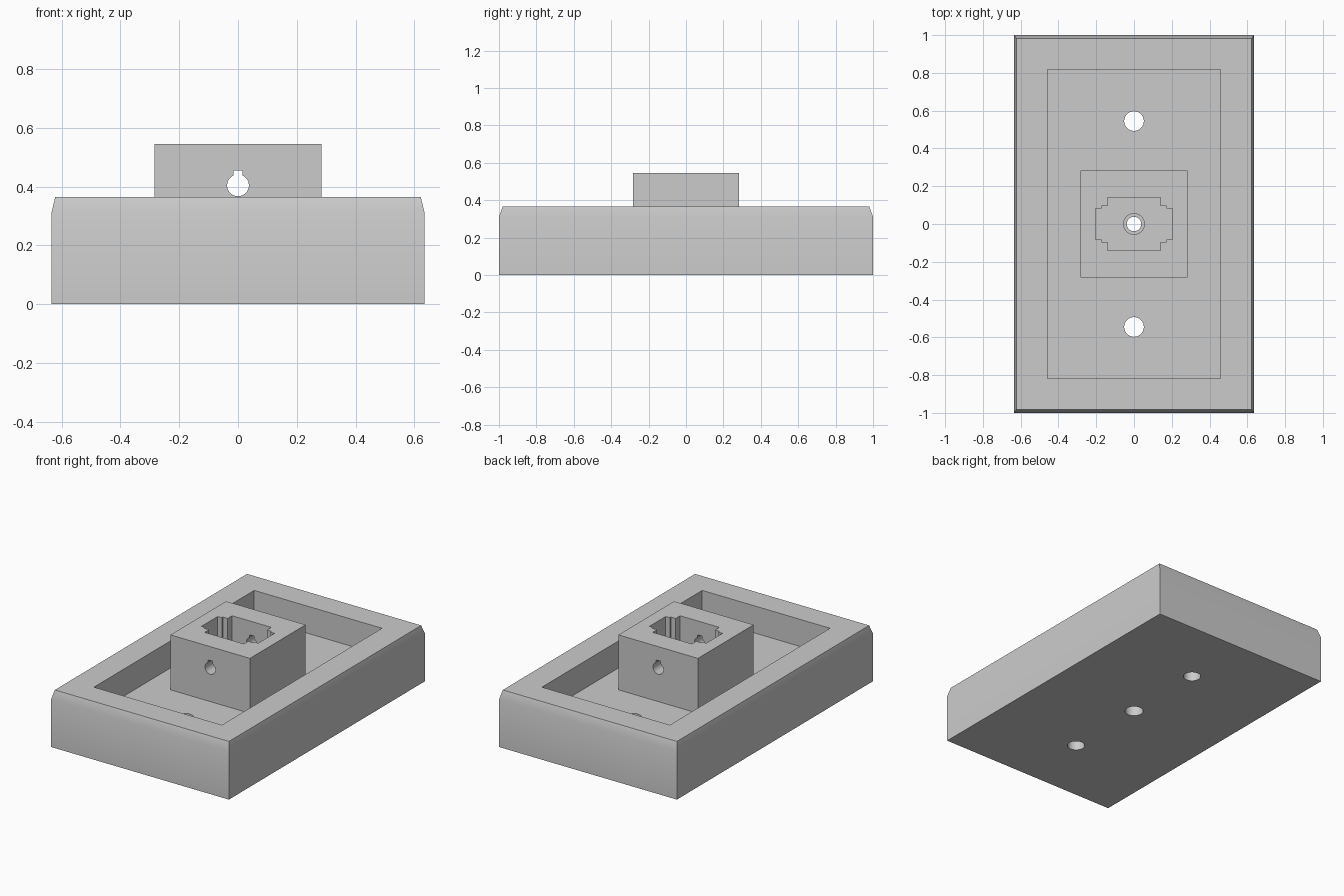
import bpy
import bmesh
import math

if "Cube" in bpy.data.objects:
    bpy.data.objects.remove(bpy.data.objects["Cube"], do_unlink=True)

grey = bpy.data.materials.new("plain grey")
grey.use_nodes = True
COLOUR = (0.6, 0.6, 0.6, 1)
grey.diffuse_color = COLOUR
grey.node_tree.nodes["Principled BSDF"].inputs["Base Color"].default_value = COLOUR

FLOOR, RIM, TOP = 0.19, 0.365, 0.545
SOCKET_FLOOR = 0.27


def loft(name, rings):
    """Closed solid through a stack of matching point rings."""
    bm = bmesh.new()
    loops = [[bm.verts.new(p) for p in ring] for ring in rings]
    for a, b in zip(loops, loops[1:]):
        for i in range(len(a)):
            j = (i + 1) % len(a)
            bm.faces.new((a[i], a[j], b[j], b[i]))
    bm.faces.new(loops[0])
    bm.faces.new(loops[-1])
    bmesh.ops.recalc_face_normals(bm, faces=bm.faces)
    mesh = bpy.data.meshes.new(name)
    bm.to_mesh(mesh)
    bm.free()
    mesh.materials.append(grey)
    obj = bpy.data.objects.new(name, mesh)
    bpy.context.collection.objects.link(obj)
    return obj


def rect(x, y, z):
    return [(-x, -y, z), (x, -y, z), (x, y, z), (-x, y, z)]


def box(name, x, y, z0, z1):
    return loft(name, [rect(x, y, z0), rect(x, y, z1)])


def bore(y, radius, z0, z1):
    ring = [(radius * math.cos(t), y + radius * math.sin(t))
            for t in (i * math.tau / 48 for i in range(48))]
    return loft("bore_cutter", [[(px, py, z) for px, py in ring] for z in (z0, z1)])


def cut(target, cutter):
    """Subtract the cutter for good, then discard it."""
    mod = target.modifiers.new("cut", "BOOLEAN")
    mod.operation = "DIFFERENCE"
    mod.solver = "EXACT"
    mod.object = cutter
    bpy.context.view_layer.objects.active = target
    bpy.ops.object.modifier_apply(modifier=mod.name)
    bpy.data.objects.remove(cutter, do_unlink=True)


# Base tray with a slightly tapered upper edge
W, D = 0.635, 1.0
base = loft("base_tray", [rect(W, D, 0), rect(W, D, 0.31),
                          rect(W - 0.013, D - 0.019, RIM)])
cut(base, box("pocket_cutter", 0.457, 0.818, FLOOR, 0.6))

# Two screw holes and the stepped centre hole
for y in (-0.545, 0.545):
    cut(base, bore(y, 0.052, -0.1, 0.5))
cut(base, bore(0, 0.055, -0.1, 0.1))
cut(base, bore(0, 0.038, 0.05, 0.5))

# Centre block with a stepped cross-shaped socket
block = box("socket_block", 0.284, 0.284, FLOOR, TOP)
quarter = [(0.203, 0.083), (0.173, 0.083), (0.173, 0.095), (0.14, 0.095), (0.14, 0.14)]
outline = (quarter + [(-x, y) for x, y in reversed(quarter)]
           + [(-x, -y) for x, y in quarter]
           + [(x, -y) for x, y in reversed(quarter)])
cut(block, loft("socket_cutter", [[(x, y, z) for x, y in outline]
                                  for z in (SOCKET_FLOOR, 0.7)]))
cut(block, bore(0, 0.055, 0.1, 0.4))

# Keyhole running front to back through the block
R, SLOT, CENTRE = 0.037, 0.015, 0.404
start = math.pi / 2 + math.asin(SLOT / R)
sweep = math.tau - 2 * math.asin(SLOT / R)
keyhole = [(R * math.cos(start + sweep * i / 40),
            CENTRE + R * math.sin(start + sweep * i / 40)) for i in range(41)]
keyhole += [(SLOT, 0.455), (-SLOT, 0.455)]
cut(block, loft("keyhole_cutter", [[(x, y, z) for x, z in keyhole] for y in (-0.5, 0.5)]))

# Smooth holes and taper, crisp corners
for obj in (base, block):
    bpy.ops.object.select_all(action="DESELECT")
    obj.select_set(True)
    bpy.context.view_layer.objects.active = obj
    bpy.ops.object.shade_smooth_by_angle(angle=math.radians(30))
